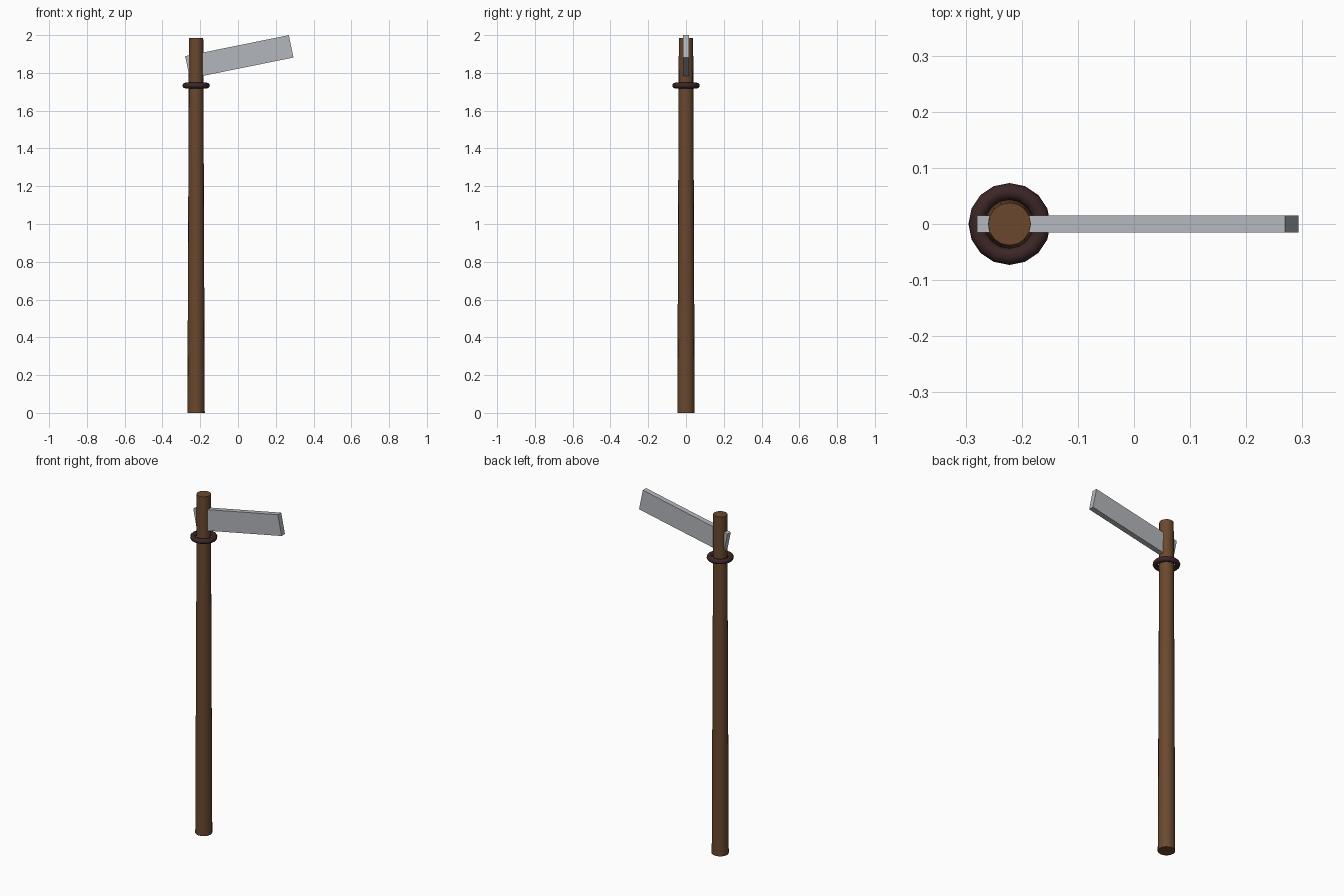
import bpy
import math

cube = bpy.data.objects.get("Cube")
if cube:
    bpy.data.objects.remove(cube, do_unlink=True)


def material(name, rgb, roughness=0.8):
    mat = bpy.data.materials.new(name)
    mat.use_nodes = True
    mat.diffuse_color = (*rgb, 1)
    shader = mat.node_tree.nodes["Principled BSDF"]
    shader.inputs["Base Color"].default_value = (*rgb, 1)
    shader.inputs["Roughness"].default_value = roughness
    return mat


def finish(name, mat, smooth=True):
    obj = bpy.context.object
    obj.name = name
    obj.data.materials.append(mat)
    if smooth:
        bpy.ops.object.shade_smooth_by_angle(angle=math.radians(50))
    return obj


wood = material("brown wood", (0.145, 0.064, 0.027))
leather = material("dark leather", (0.045, 0.019, 0.02))
steel = material("grey steel", (0.45, 0.47, 0.50), 0.5)

POLE_X = -0.222
POLE_HEIGHT = 1.985

# Tapered shaft
bpy.ops.mesh.primitive_cone_add(
    vertices=16, radius1=0.046, radius2=0.038, depth=POLE_HEIGHT,
    location=(POLE_X, 0, POLE_HEIGHT / 2))
finish("shaft", wood)

# Binding ring below the blade
bpy.ops.mesh.primitive_torus_add(
    major_segments=16, minor_segments=8, major_radius=0.058, minor_radius=0.015,
    location=(POLE_X, 0, 1.733))
finish("binding_ring", leather)

# Tilted flat blade passing through the shaft
bpy.ops.mesh.primitive_cube_add(
    size=1, location=(0.007, 0, 1.885), rotation=(0, -0.2, 0))
blade = finish("blade", steel, smooth=False)
blade.scale = (0.56, 0.031, 0.121)
